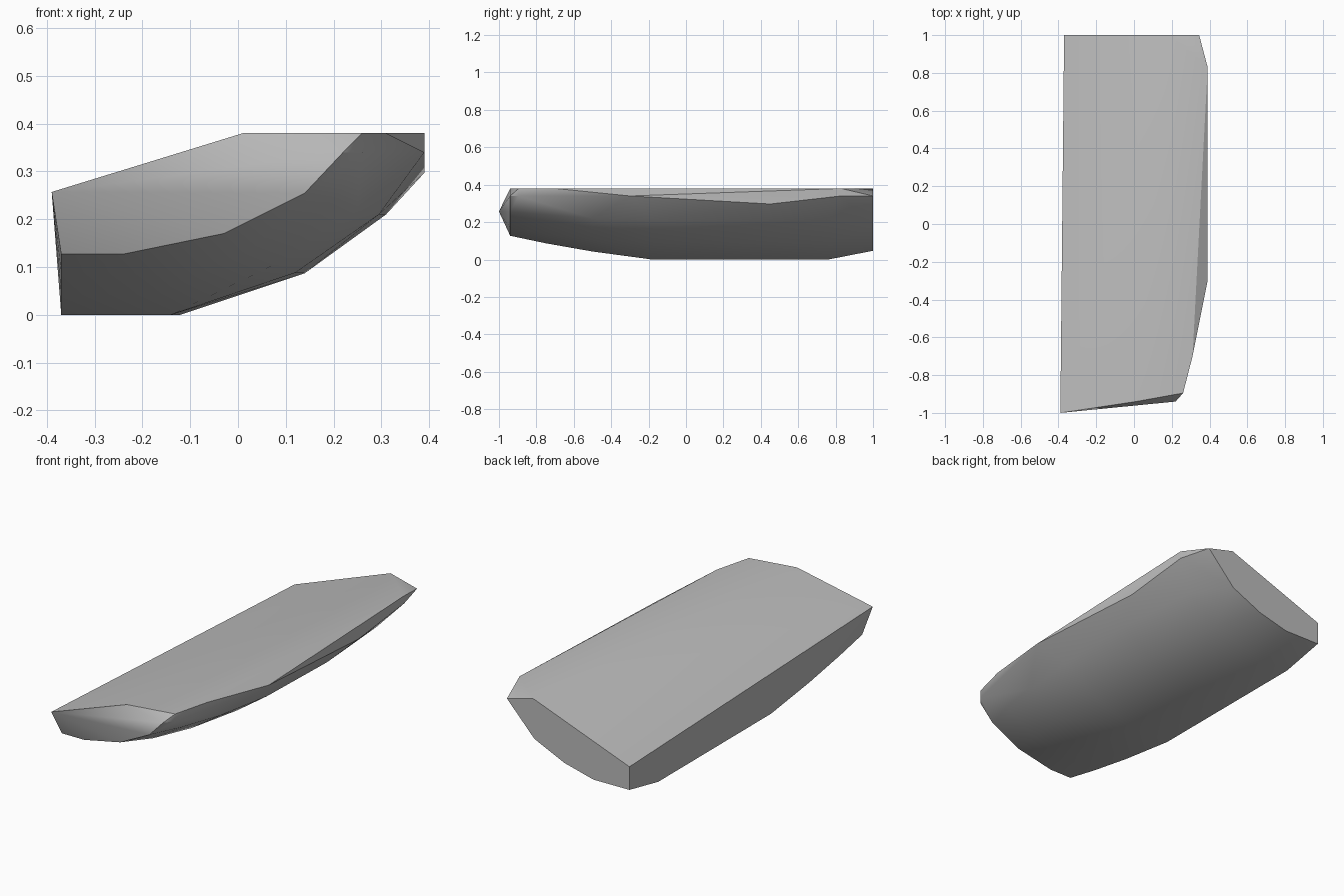
import bpy
import bmesh
import math


def flat_material(name, shade):
    """Plain single-colour material."""
    material = bpy.data.materials.new(name)
    material.use_nodes = True
    colour = (shade, shade, shade, 1)
    material.diffuse_color = colour
    shader = material.node_tree.nodes["Principled BSDF"]
    shader.inputs["Base Color"].default_value = colour
    return material


def convex_shell(name, stations, material, sharp_angle):
    """Wrap a tight convex skin around outlines placed along y."""
    mesh_data = bmesh.new()
    for y, outline in stations:
        for x, z in outline:
            mesh_data.verts.new((x, y, z))
    result = bmesh.ops.convex_hull(mesh_data, input=mesh_data.verts[:])
    leftovers = set(result["geom_interior"] + result["geom_unused"])
    loose = [item for item in leftovers if isinstance(item, bmesh.types.BMVert)]
    bmesh.ops.delete(mesh_data, geom=loose, context="VERTS")
    bmesh.ops.recalc_face_normals(mesh_data, faces=mesh_data.faces[:])

    mesh = bpy.data.meshes.new(name)
    mesh_data.to_mesh(mesh)
    mesh_data.free()
    mesh.materials.append(material)
    shell = bpy.data.objects.new(name, mesh)
    bpy.context.collection.objects.link(shell)

    # Smooth skin with crisp rims
    bpy.ops.object.select_all(action="DESELECT")
    shell.select_set(True)
    bpy.context.view_layer.objects.active = shell
    bpy.ops.object.shade_smooth_by_angle(angle=math.radians(sharp_angle))
    return shell


default_cube = bpy.data.objects.get("Cube")
if default_cube:
    bpy.data.objects.remove(default_cube, do_unlink=True)

# Each station: y position, then (x, z) points from the flat side outward
stations = [
    # Bow tip and bow face
    (-1, [(-.39, .257)]),
    (-.94, [(-.37, .127), (-.24, .127), (-.03, .17), (.14, .255),
            (.22, .34), (.01, .38)]),
    (-.895, [(.26, .34), (.26, .38)]),
    # Forward hull rising from the keel
    (-.75, [(-.37, .087), (-.2, .087), (.03, .135), (.2, .24)]),
    (-.7, [(.31, .38)]),
    (-.5, [(-.37, .043), (-.17, .043), (.08, .107), (.25, .22)]),
    # Broad middle and its drooping rim
    (-.3, [(.39, .34)]),
    (-.18, [(-.37, 0), (-.14, 0), (.12, .088), (.295, .21)]),
    (.3, [(-.12, 0), (.14, .087), (.31, .21)]),
    (.45, [(.39, .297)]),
    (.76, [(-.37, 0), (-.16, 0), (.1, .087), (.275, .21)]),
    (.83, [(.39, .34), (.39, .38)]),
    # Stern face
    (1, [(-.37, .171), (-.37, .049), (-.16, .047), (.01, .09),
         (.185, .17), (.345, .34), (.19, .38)]),
]

convex_shell("half_hull", stations, flat_material("plain grey", .5), sharp_angle=30)
